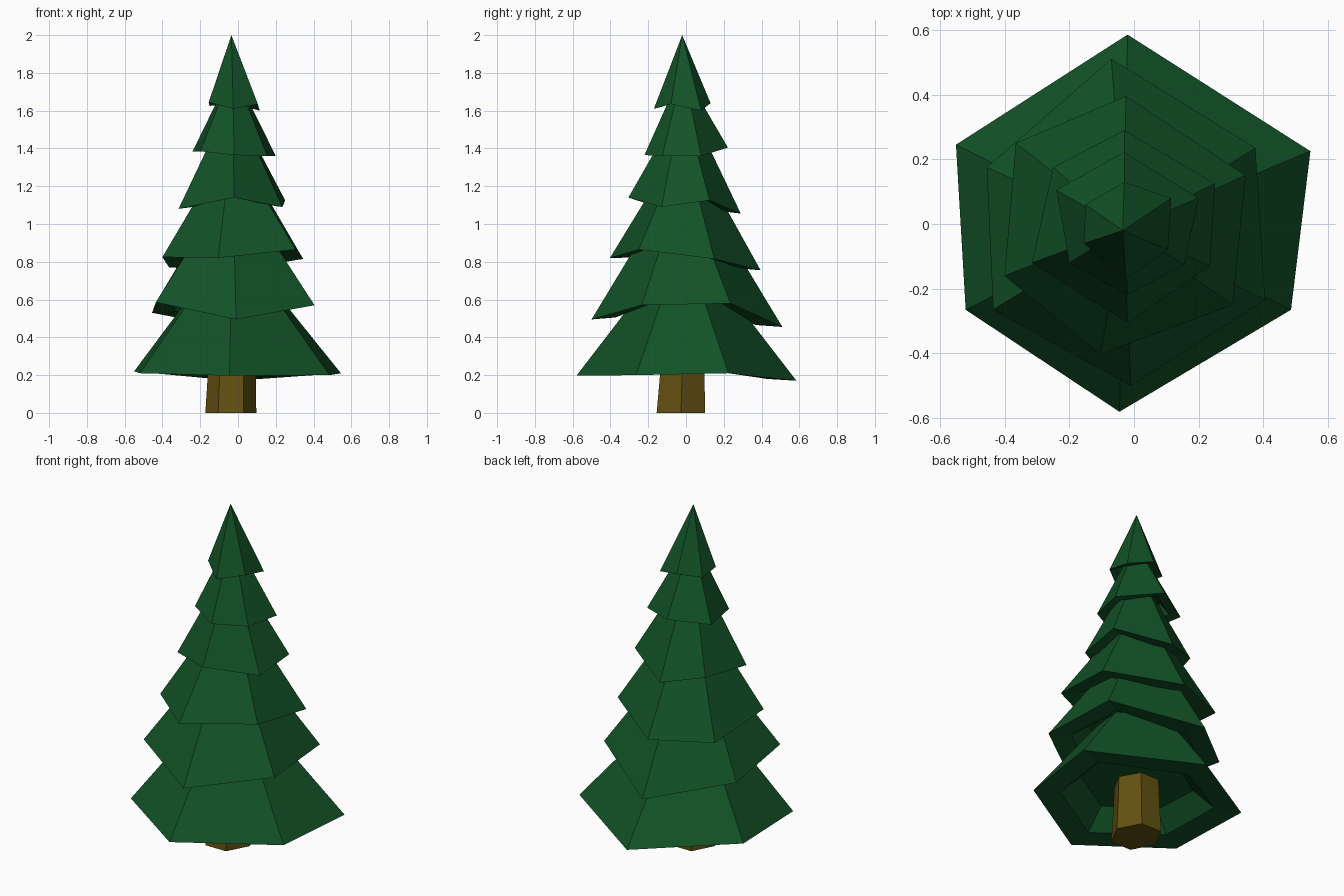
import bpy, bmesh, math
from mathutils import Vector

if "Cube" in bpy.data.objects:
    bpy.data.objects.remove(bpy.data.objects["Cube"])

def material(name, rgb):
    m = bpy.data.materials.new(name)
    m.diffuse_color = (*rgb, 1)
    m.use_nodes = True
    m.node_tree.nodes["Principled BSDF"].inputs["Base Color"].default_value = m.diffuse_color
    return m

GREEN = material("needles", (0.006, 0.085, 0.02))
BROWN = material("bark", (0.125, 0.082, 0.006))

def loft(name, rings, mat):
    """Join rings of points with quads and cap both ends."""
    bm = bmesh.new()
    loops = [[bm.verts.new(p) for p in ring] for ring in rings]
    for a, b in zip(loops, loops[1:]):
        n = len(a)
        for i in range(n):
            j = (i + 1) % n
            bm.faces.new((a[i], a[j], b[j], b[i]))
    bm.faces.new(loops[0])
    bm.faces.new(loops[-1])
    bmesh.ops.remove_doubles(bm, verts=bm.verts, dist=0.0005)
    bmesh.ops.recalc_face_normals(bm, faces=bm.faces)
    me = bpy.data.meshes.new(name)
    bm.to_mesh(me)
    bm.free()
    me.materials.append(mat)
    ob = bpy.data.objects.new(name, me)
    bpy.context.collection.objects.link(ob)

AXIS = Vector((-0.03, -0.015, 0))

def shrink(rim, s, z=None, lift=0.0):
    """Scale a rim about the tree axis; flatten it to z or lift it."""
    out = []
    for p in rim:
        q = AXIS + (Vector(p) - AXIS) * s
        q.z = p[2] + lift if z is None else z
        out.append(q)
    return out

def tier(name, top_z, top_scale, rim):
    # outer slope, drooping rim, underside lip, hollow with flat ceiling
    size = sum((Vector(p[:2]) - AXIS.xy).length for p in rim) / 6
    ceiling = sum(p[2] for p in rim) / 6 + 0.05 + 0.12 * size
    if top_scale == 0:
        top = [(-0.035, -0.02, top_z)] * 6
    else:
        top = shrink(rim, top_scale, z=top_z)
    loft(name, [top, rim, shrink(rim, 0.74, lift=0.01),
                shrink(rim, 0.54, z=ceiling)], GREEN)

# Branch tiers: top height, top scale, six uneven rim corners
tier("branches_1", 0.66, 0.37, [
    (.545, .225, .21), (-.02, .585, .17), (-.55, .245, .22),
    (-.52, -.265, .21), (-.045, -.58, .197), (.485, -.265, .2)])
tier("branches_2", 0.96, 0.42, [
    (.375, .235, .58), (-.07, .51, .455), (-.455, .175, .53),
    (-.435, -.265, .585), (-.01, -.5, .495), (.405, -.235, .57)])
tier("branches_3", 1.22, 0.37, [
    (.345, .15, .815), (-.025, .395, .755), (-.365, .25, .77),
    (-.4, -.16, .825), (-.105, -.403, .82), (.305, -.25, .865)])
tier("branches_4", 1.47, 0.35, [
    (.25, .125, 1.125), (-.03, .29, 1.055), (-.25, .175, 1.1),
    (-.315, -.12, 1.08), (-.02, -.305, 1.14), (.235, -.13, 1.09)])
tier("branches_5", 1.7, 0.27, [
    (.2, .08, 1.36), (-.03, .222, 1.405), (-.24, .105, 1.385),
    (-.2, -.12, 1.385), (-.02, -.22, 1.365), (.155, -.125, 1.36)])
tier("treetop", 2.0, 0, [
    (.115, .08, 1.6), (-.03, .13, 1.64), (-.15, .06, 1.625),
    (-.155, -.06, 1.645), (-.025, -.17, 1.61), (.105, -.08, 1.635)])

# Trunk: slightly tapered six-sided post
def hexagon(cx, cy, rx, ry, z):
    return [(cx + rx * math.cos(k * math.pi / 3),
             cy + ry * math.sin(k * math.pi / 3), z) for k in range(6)]

loft("trunk", [hexagon(-.038, -.027, .135, .148, 0),
               hexagon(-.033, -.02, .127, .136, .2),
               hexagon(-.03, -.015, .12, .125, .4)], BROWN)
